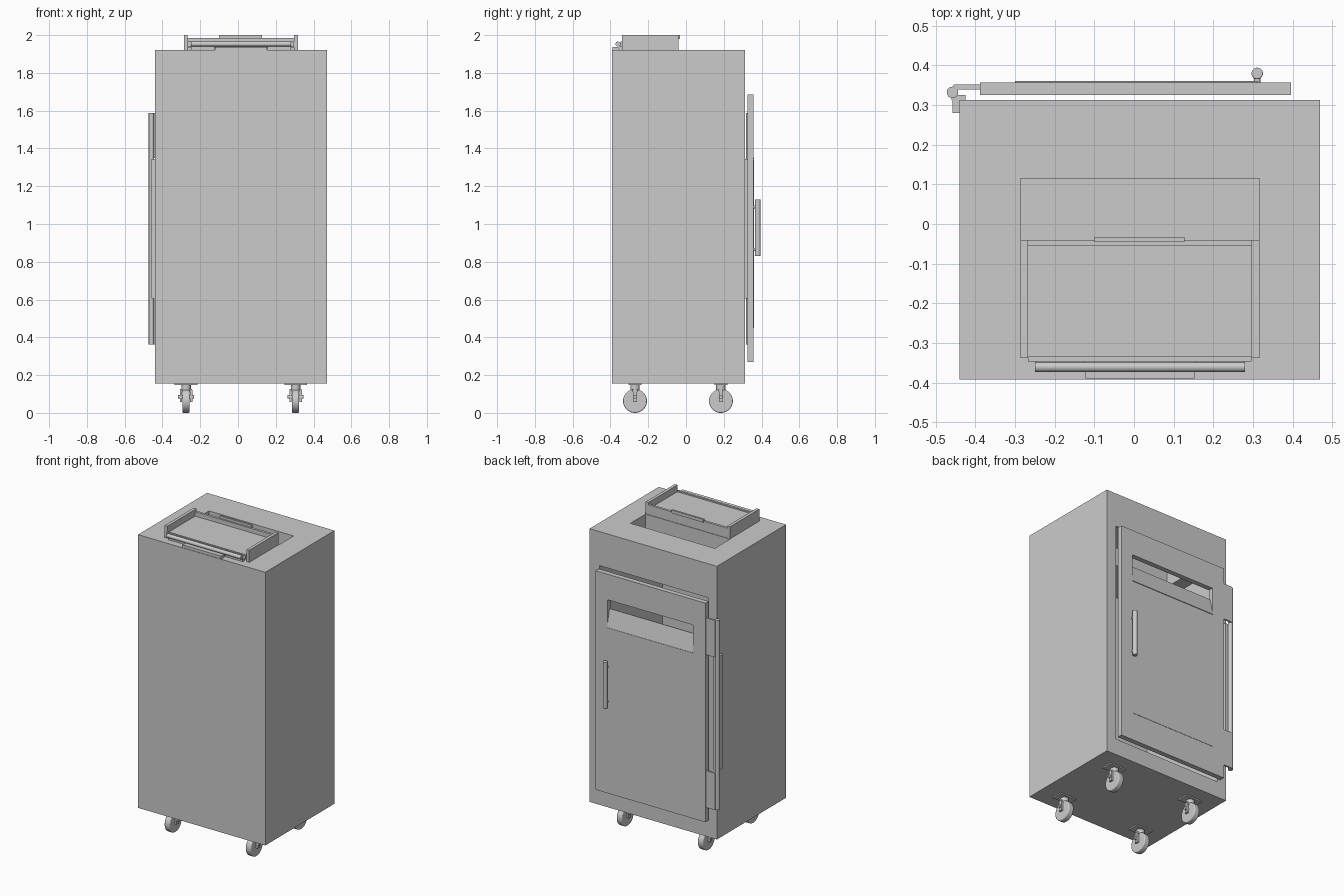
import bpy, math
from mathutils import Vector

if "Cube" in bpy.data.objects:
    bpy.data.objects.remove(bpy.data.objects["Cube"])


def box(name, x0, x1, y0, y1, z0, z1, bevel=0):
    bpy.ops.mesh.primitive_cube_add(size=1, location=((x0+x1)/2, (y0+y1)/2, (z0+z1)/2))
    o = bpy.context.object
    o.name = name
    o.scale = (x1-x0, y1-y0, z1-z0)
    bpy.ops.object.transform_apply(location=False, rotation=False, scale=True)
    if bevel:
        m = o.modifiers.new("bevel", 'BEVEL')
        m.width = bevel
        m.segments = 2
    return o


def rod(name, a, b, r, sides=32, bevel=0):
    a, b = Vector(a), Vector(b)
    bpy.ops.mesh.primitive_cylinder_add(vertices=sides, radius=r, depth=(b-a).length, location=(a+b)/2)
    o = bpy.context.object
    o.name = name
    o.rotation_euler = (b-a).to_track_quat('Z', 'Y').to_euler()
    bpy.ops.object.shade_smooth_by_angle()
    if bevel:
        m = o.modifiers.new("bevel", 'BEVEL')
        m.width = bevel
        m.segments = 3
        m.limit_method = 'ANGLE'
    return o


def cut(target, cutter):
    m = target.modifiers.new("cut", 'BOOLEAN')
    m.operation = 'DIFFERENCE'
    m.solver = 'EXACT'
    m.object = cutter
    bpy.context.view_layer.objects.active = target
    bpy.ops.object.modifier_apply(modifier=m.name)
    bpy.data.objects.remove(cutter)


# Thick-walled cabinet: rear cavity and a drop hole through the roof
body = box("cabinet_body", -0.44, 0.47, -0.393, 0.313, 0.155, 1.92)
cut(body, box("cavity_cutter", -0.375, 0.40, -0.33, 0.40, 0.26, 1.70))
cut(body, box("hole_cutter", -0.287, 0.317, -0.04, 0.115, 1.6, 2.1))

# Rear door with letter slot
door = box("rear_door", -0.388, 0.396, 0.325, 0.357, 0.27, 1.685)
cut(door, box("slot_cutter", -0.30, 0.312, 0.25, 0.45, 1.34, 1.52))
box("door_panel", -0.30, 0.312, 0.35, 0.359, 0.45, 1.34)

# Flap in the slot, leaning inward
flap = box("slot_flap", -0.30, 0.312, 0.34, 0.348, 1.34, 1.455)
flap.rotation_euler = (math.radians(13), 0, 0)

# Door handle
rod("door_handle", (0.311, 0.38, 0.83), (0.311, 0.38, 1.13), 0.0145, 32, 0.003)
for z in (0.865, 1.09):
    rod("handle_post", (0.311, 0.35, z), (0.311, 0.38, z), 0.008, 24)

# Long door hinge
rod("door_hinge_pin", (-0.458, 0.332, 0.363), (-0.458, 0.332, 1.588), 0.0145)
for z in (0.363, 1.35):
    box("door_hinge_leaf", -0.455, -0.386, 0.34, 0.352, z, z+0.238)
box("body_hinge_leaf", -0.458, -0.44, 0.28, 0.313, 0.605, 1.345)
box("body_hinge_lip", -0.46, -0.425, 0.313, 0.325, 0.605, 1.345)

# Top tray lid: floor, side walls, low front lip, back wall with pull tab
box("lid_floor", -0.268, 0.298, -0.338, -0.045, 1.935, 1.957)
for n, x in (("left", -0.287), ("right", 0.297)):
    box("lid_side_" + n, x, x+0.02, -0.338, -0.04, 1.922, 2.0)
box("lid_front_lip", -0.267, 0.297, -0.347, -0.335, 1.938, 1.965)
box("lid_back_wall", -0.267, 0.297, -0.056, -0.04, 1.922, 1.985)
box("lid_pull_tab", -0.10, 0.128, -0.045, -0.033, 1.98, 2.0)

# Lid hinge along the front edge
rod("lid_hinge_pin", (-0.25, -0.361, 1.953), (0.28, -0.361, 1.953), 0.0125)
for x in (-0.25, 0.155):
    box("lid_hinge_leaf", x, x+0.125, -0.352, -0.335, 1.922, 1.957)
box("top_hinge_leaf", -0.123, 0.153, -0.39, -0.358, 1.92, 1.938)

# Four casters
for cx in (-0.275, 0.305):
    for cy in (-0.27, 0.185):
        box("caster_plate", cx-0.06, cx+0.06, cy-0.035, cy+0.035, 0.147, 0.156)
        rod("caster_swivel", (cx, cy, 0.115), (cx, cy, 0.15), 0.025)
        rod("caster_wheel", (cx-0.019, cy, 0.063), (cx+0.019, cy, 0.063), 0.063, 48, 0.006)
        rod("caster_axle", (cx-0.042, cy, 0.085), (cx+0.042, cy, 0.085), 0.01, 24)
        box("caster_fork_top", cx-0.032, cx+0.032, cy-0.012, cy+0.012, 0.113, 0.127)
        for s in (-1, 1):
            box("caster_fork_leg", cx+s*0.027-0.006, cx+s*0.027+0.006, cy-0.011, cy+0.011, 0.057, 0.122)
